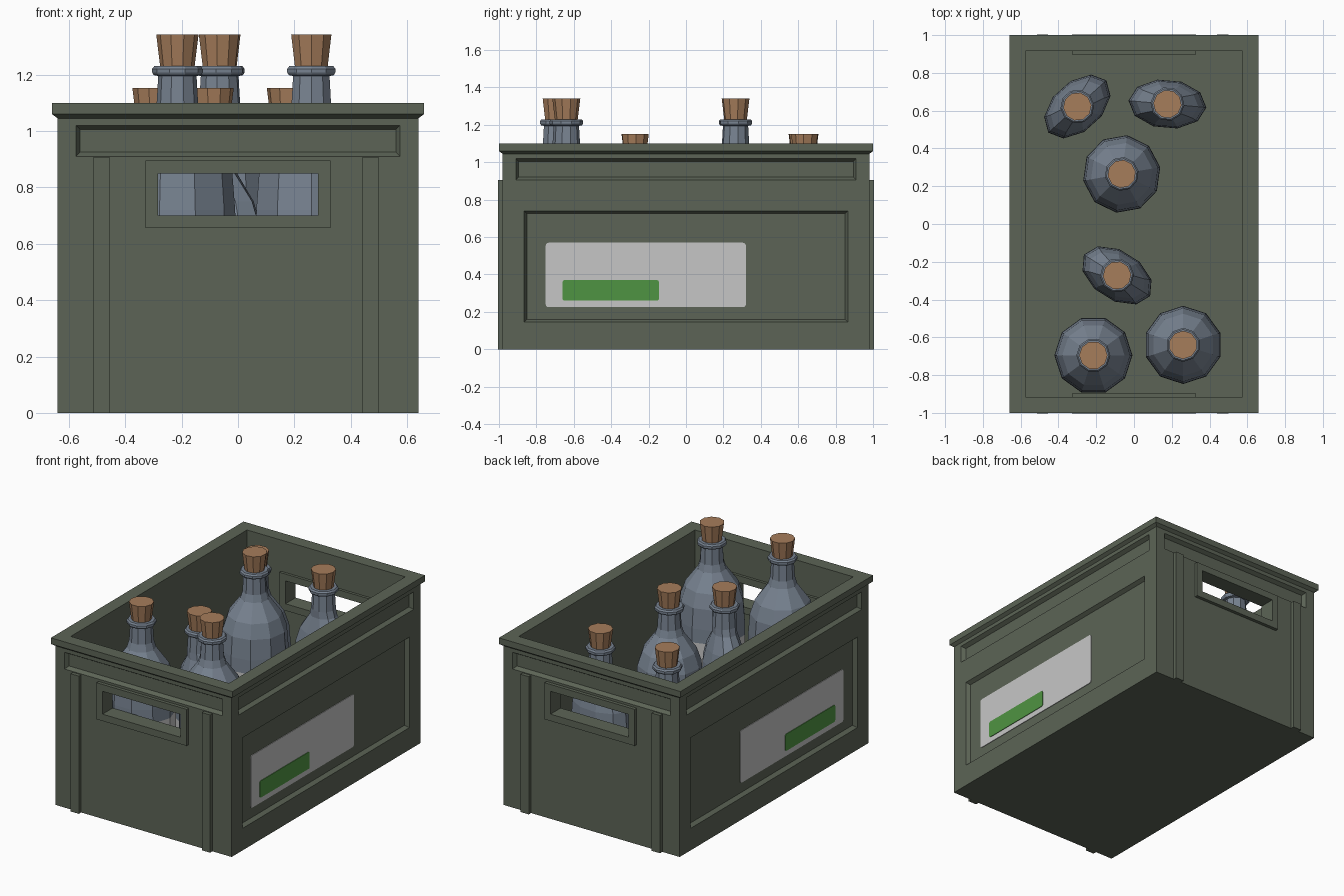
import bpy, bmesh, math
from mathutils import Vector

if "Cube" in bpy.data.objects:
    bpy.data.objects.remove(bpy.data.objects["Cube"])


def srgb(r, g, b):
    f = lambda c: (c / 255 / 12.92) if c < 11 else ((c / 255 + 0.055) / 1.055) ** 2.4
    return (f(r), f(g), f(b), 1)


def material(name, *rgb):
    m = bpy.data.materials.new(name)
    m.diffuse_color = srgb(*rgb)
    m.use_nodes = True
    m.node_tree.nodes["Principled BSDF"].inputs["Base Color"].default_value = m.diffuse_color
    return m


CRATE = material("crate olive green", 92, 100, 86)
GLASS = material("bottle blue grey", 120, 131, 145)
CORK = material("cork brown", 166, 125, 91)
PAPER = material("label light grey", 198, 198, 198)
GREEN = material("label green", 79, 148, 66)


def loft(name, rings, mats, band=None):
    """Closed solid through a stack of rings; band(i) picks the material of strip i."""
    bm = bmesh.new()
    loops = [[bm.verts.new(p) for p in r] for r in rings]
    n = len(loops[0])
    for i in range(len(loops) - 1):
        for k in range(n):
            j = (k + 1) % n
            f = bm.faces.new((loops[i][k], loops[i][j], loops[i + 1][j], loops[i + 1][k]))
            f.material_index = band(i) if band else 0
    bm.faces.new(loops[0][::-1])
    bm.faces.new(loops[-1])
    bmesh.ops.recalc_face_normals(bm, faces=bm.faces)
    me = bpy.data.meshes.new(name)
    bm.to_mesh(me)
    bm.free()
    for m in mats:
        me.materials.append(m)
    ob = bpy.data.objects.new(name, me)
    bpy.context.collection.objects.link(ob)
    return ob


def rect(hx, hy, z):
    return [(-hx, -hy, z), (hx, -hy, z), (hx, hy, z), (-hx, hy, z)]


def box(name, x0, x1, y0, y1, z0, z1, mat=CRATE):
    ring = lambda z: [(x0, y0, z), (x1, y0, z), (x1, y1, z), (x0, y1, z)]
    return loft(name, [ring(z0), ring(z1)], [mat])


def cut(ob, cutters):
    """Subtract the cutters, bake the result and remove them."""
    for c in cutters:
        c.hide_render = True
        m = ob.modifiers.new("cut", 'BOOLEAN')
        m.operation, m.solver, m.object = 'DIFFERENCE', 'EXACT', c
    dg = bpy.context.evaluated_depsgraph_get()
    me = bpy.data.meshes.new_from_object(ob.evaluated_get(dg))
    ob.modifiers.clear()
    ob.data = me
    for c in cutters:
        bpy.data.objects.remove(c)


def recess(axis, side, face, a0, a1, z0, z1, depth=0.025, slope=0.015):
    """Cutter for a sunken panel with sloped edges on an x or y wall."""
    rings = []
    for d, s in ((depth, slope), (-0.005, -0.003)):
        p = side * (face - d)
        flat = [(a0 + s, z0 + s), (a1 - s, z0 + s), (a1 - s, z1 - s), (a0 + s, z1 - s)]
        rings.append([(p, a, z) if axis == 'x' else (a, p, z) for a, z in flat])
    return loft("recess_cutter", rings, [CRATE])


def handle_hole(s):
    y0, y1 = sorted((s * 0.85, s * 1.05))
    return box("handle_cutter", -0.283, 0.283, y0, y1, 0.70, 0.85)


# Crate shell: outside, flared rim and hollow inside in one loft
crate = loft("crate_shell", [
    rect(0.64, 0.98, 0), rect(0.64, 0.98, 1.045), rect(0.66, 1.0, 1.06),
    rect(0.66, 1.0, 1.10), rect(0.575, 0.915, 1.10), rect(0.575, 0.915, 0.06)], [CRATE])
cutters = []
for s in (-1, 1):
    cutters += [recess('x', s, 0.64, -0.91, 0.91, 0.905, 1.02),
                recess('x', s, 0.64, -0.865, 0.865, 0.145, 0.74),
                recess('y', s, 0.98, -0.575, 0.575, 0.91, 1.02),
                handle_hole(s)]
cut(crate, cutters)

# Handle frames and vertical ribs on both ends
for s, end in ((-1, "front"), (1, "back")):
    y0, y1 = sorted((s * 0.897, s * 1.002))
    frame = box(end + "_handle_frame", -0.328, 0.328, y0, y1, 0.655, 0.895)
    cut(frame, [handle_hole(s)])
    y0, y1 = sorted((s * 0.97, s * 1.004))
    for x, side in ((-0.484, "left"), (0.47, "right")):
        box(f"{end}_{side}_rib", x - 0.03, x + 0.03, y0, y1, 0, 0.905)


def plate(name, s, x, y0, y1, z0, z1, mat, r=0.015):
    """Thin rounded plate lying on a side wall."""
    pts = []
    for cy, cz, a in ((y1 - r, z1 - r, 0), (y0 + r, z1 - r, 90), (y0 + r, z0 + r, 180), (y1 - r, z0 + r, 270)):
        for k in range(4):
            t = math.radians(a + 30 * k)
            pts.append((cy + r * math.cos(t), cz + r * math.sin(t)))
    loft(name, [[(s * px, y, z) for y, z in pts] for px in (x, x + 0.005)], [mat])


# Side labels, mirrored
for s, side in ((-1, "left"), (1, "right")):
    plate(side + "_label", s, 0.614, -0.75, 0.32, 0.225, 0.57, PAPER)
    plate(side + "_label_stripe", s, 0.618, -0.66, -0.145, 0.26, 0.37, GREEN, 0.01)


# Bottle outline (radius, height) of the tall bottle; lower points first
BODY = [(0.185, 0.06), (0.207, 0.09), (0.207, 0.30), (0.207, 0.63), (0.205, 0.72),
        (0.195, 0.85), (0.165, 0.94), (0.088, 1.045)]
NECK = [(0.074, 1.09), (0.068, 1.195), (0.084, 1.198), (0.09, 1.208), (0.09, 1.22),
        (0.082, 1.23), (0.062, 1.23)]


def bottle(name, x, y, angle, short):
    n, drop, flat = 10, (0.19 if short else 0), (0.63 if short else 1)
    turn = math.radians(angle)

    def ring(r, ry, z):
        pts = []
        for k in range(n):
            t = 2 * math.pi * k / n
            u, v = r * math.cos(t), ry * math.sin(t)
            pts.append((x + u * math.cos(turn) - v * math.sin(turn),
                        y + u * math.sin(turn) + v * math.cos(turn), z))
        return pts

    rings = []
    for r, z in BODY:
        z = z - drop * min(1, max(0, (z - 0.30) / 0.33))
        rings.append(ring(r, max(0.074, r * flat), z))
    rings += [ring(r, r, z - drop) for r, z in NECK]
    # the straight band of the body is the paper label
    loft(name, rings, [GLASS, PAPER], lambda i: 1 if i == 2 else 0)
    loft(name + "_cork", [ring(0.06, 0.06, 1.22 - drop), ring(0.075, 0.075, 1.342 - drop)], [CORK])


for i, (x, y, a) in enumerate([(-0.065, 0.265, 10), (-0.215, -0.695, 0), (0.26, -0.64, 18)]):
    bottle(f"tall_bottle_{i + 1}", x, y, a, False)
for i, (x, y, a) in enumerate([(-0.30, 0.622, 42), (0.177, 0.635, -5), (-0.09, -0.272, -32)]):
    bottle(f"flat_bottle_{i + 1}", x, y, a, True)
